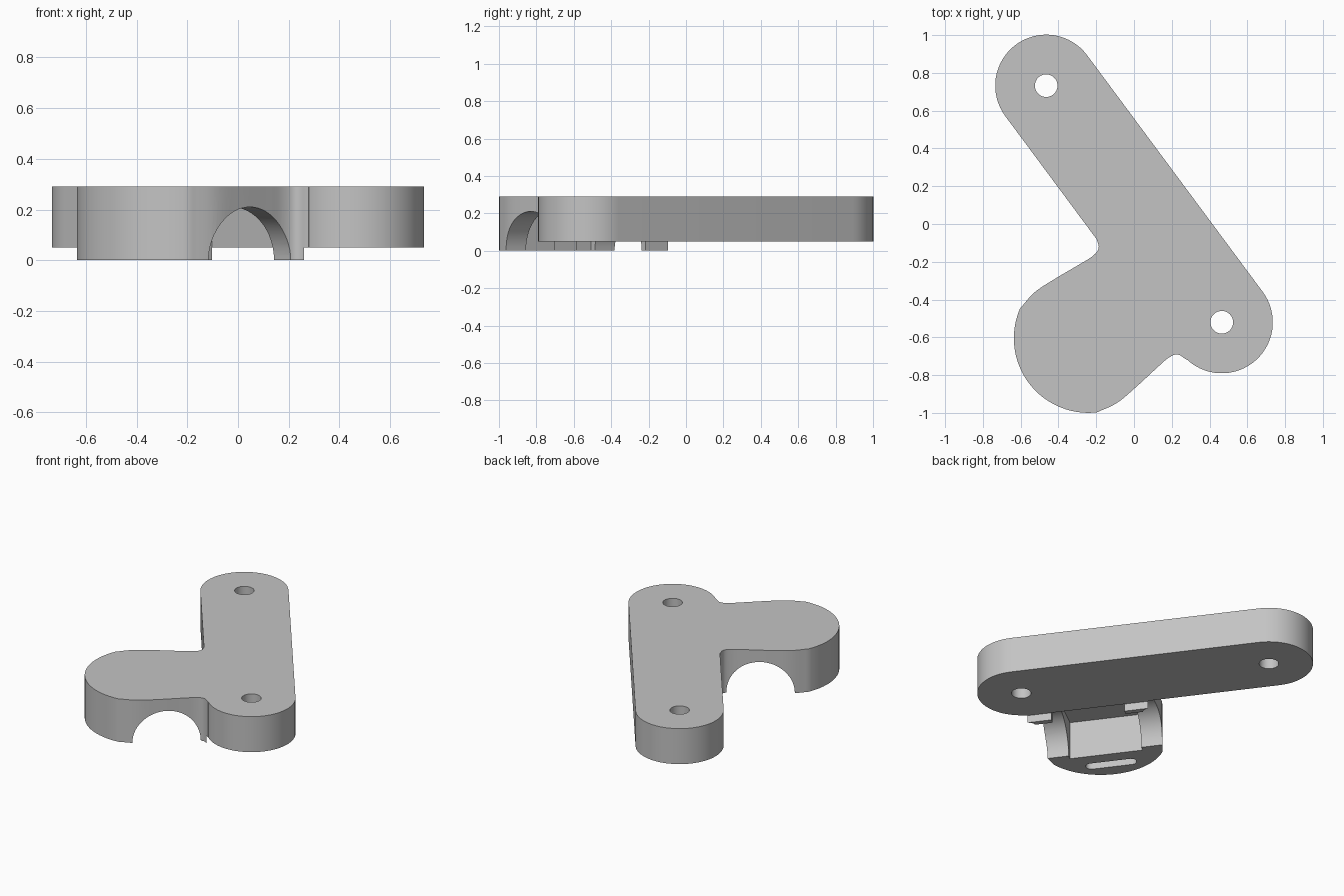
import bpy, bmesh
from math import cos, sin, pi
from mathutils import Vector

cube = bpy.data.objects.get("Cube")
if cube:
    bpy.data.objects.remove(cube)

# Working frame: u runs along the arm, v points from the arm to the bearing holder
MID = Vector((0, 0.106, 0))
U = Vector((0.596, -0.803, 0)).normalized()
V = Vector((U.y, -U.x, 0))
TOP, ARM_BASE = 0.29, 0.05
ARM_HALF, ARM_R = 0.78, 0.27
HOLDER_U = 0.427


def point(u, v, z):
    return MID + U * u + V * v + Vector((0, 0, z))


def arc(cx, cy, r, start, end, n):
    return [(cx + r * cos(start + (end - start) * i / n),
             cy + r * sin(start + (end - start) * i / n)) for i in range(n + 1)]


def circle(cx, cy, r, n=48):
    return arc(cx, cy, r, 0, 2 * pi, n)[:-1]


def capsule(u0, u1, v, r, n=32):
    return arc(u1, v, r, -pi / 2, pi / 2, n) + arc(u0, v, r, pi / 2, 3 * pi / 2, n)


def smooth_path(pts, steps=6):
    # Catmull-Rom curve through the points
    p = [Vector(q) for q in pts]
    p = [2 * p[0] - p[1]] + p + [2 * p[-1] - p[-2]]
    out = []
    for a, b, c, d in zip(p, p[1:], p[2:], p[3:]):
        for i in range(steps):
            t = i / steps
            out.append(tuple(0.5 * (2 * b + (c - a) * t + (2 * a - 5 * b + 4 * c - d) * t ** 2
                                    + (3 * b - a - 3 * c + d) * t ** 3)))
    return out + [tuple(p[-2])]


def prism(name, ring, offset):
    bm = bmesh.new()
    face = bm.faces.new([bm.verts.new(p) for p in ring])
    new = bmesh.ops.extrude_face_region(bm, geom=[face])["geom"]
    bmesh.ops.translate(bm, vec=offset, verts=[g for g in new if isinstance(g, bmesh.types.BMVert)])
    bmesh.ops.recalc_face_normals(bm, faces=bm.faces)
    mesh = bpy.data.meshes.new(name)
    bm.to_mesh(mesh)
    bm.free()
    obj = bpy.data.objects.new(name, mesh)
    bpy.context.collection.objects.link(obj)
    return obj


def upright(name, outline, z0, z1):
    return prism(name, [point(u, v, z0) for u, v in outline], Vector((0, 0, z1 - z0)))


def box(name, u0, u1, v0, v1, z0, z1):
    return upright(name, [(u0, v0), (u1, v0), (u1, v1), (u0, v1)], z0, z1)


def combine(target, other, operation):
    mod = target.modifiers.new(operation, "BOOLEAN")
    mod.operation, mod.solver, mod.object = operation, "EXACT", other
    bpy.context.view_layer.objects.active = target
    bpy.ops.object.modifier_apply(modifier=mod.name)
    bpy.data.objects.remove(other)


# Holder: round nose, slightly waisted sides, fillets flaring into the arm
nose = arc(0, 0.617, 0.395, pi / 6, 5 * pi / 6, 40)
side = smooth_path([nose[0], (0.365, 0.70), (0.358, 0.57), (0.342, 0.42),
                    (0.336, 0.34), (0.35, 0.29), (0.40, 0.268)])[1:]
right = side[::-1] + nose + [(-u, v) for u, v in side]
outline = [(0.40, 0.15)] + right + [(-0.40, 0.15)]
holder = upright("bearing_bracket", [(HOLDER_U + u, v) for u, v in outline], 0, TOP)

# Underside below the arm stays open
combine(holder, box("under_arm_cut", -0.5, 1.5, 0, 0.275, -0.1, ARM_BASE), "DIFFERENCE")

# Arm
arm = upright("arm", capsule(-ARM_HALF, ARM_HALF, 0, ARM_R), ARM_BASE, TOP)
combine(holder, arm, "UNION")

# Rod channel through the holder
channel = prism("channel_cut", [point(-0.2, v, z) for v, z in circle(0.52, 0, 0.21, 64)], U * 1.4)
combine(holder, channel, "DIFFERENCE")

# Rectangular bearing pocket and long slot in the underside
combine(holder, box("pocket_cut", 0.197, 0.656, 0.275, 0.765, -0.1, 0.255), "DIFFERENCE")
combine(holder, upright("slot_cut", capsule(0.30, 0.55, 0.886, 0.035, 16), -0.1, 0.2), "DIFFERENCE")

# Screw holes at both ends of the arm
for end in (-ARM_HALF, ARM_HALF):
    combine(holder, upright("screw_hole_cut", circle(end, 0, 0.06), -0.1, 0.4), "DIFFERENCE")

# Plain grey material
grey = bpy.data.materials.new("light_grey")
grey.use_nodes = True
colour = (0.55, 0.55, 0.55, 1)
grey.diffuse_color = colour
grey.node_tree.nodes["Principled BSDF"].inputs["Base Color"].default_value = colour
holder.data.materials.clear()
holder.data.materials.append(grey)

bpy.ops.object.select_all(action="DESELECT")
holder.select_set(True)
bpy.context.view_layer.objects.active = holder
bpy.ops.object.shade_smooth_by_angle(angle=pi / 6)
